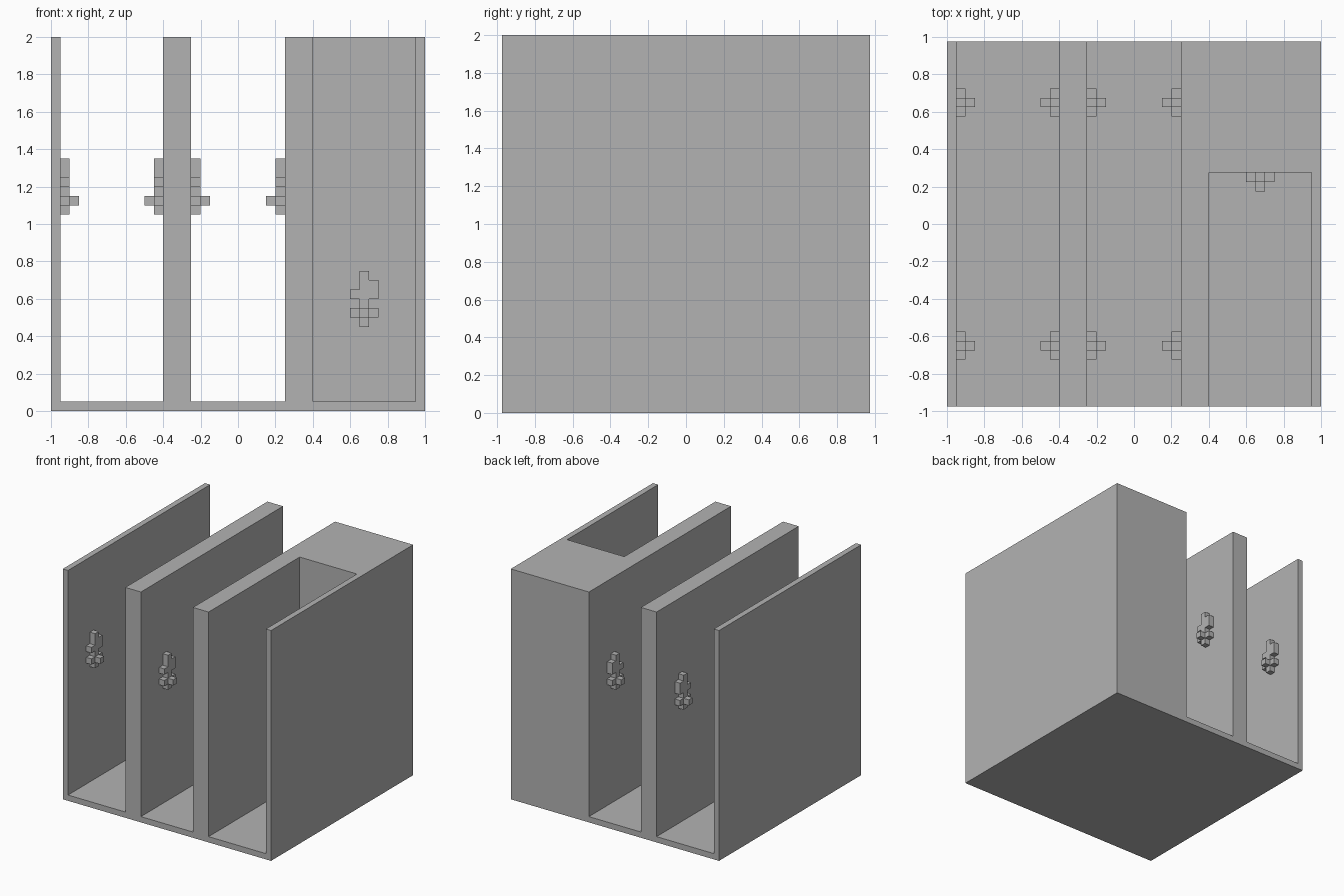
import bpy
import bmesh
from mathutils import Matrix, Vector

cube = bpy.data.objects.get("Cube")
if cube:
    bpy.data.objects.remove(cube, do_unlink=True)

grey = bpy.data.materials.new("plain_grey")
grey.use_nodes = True
COLOUR = (0.45, 0.45, 0.45, 1)
grey.diffuse_color = COLOUR
grey.node_tree.nodes["Principled BSDF"].inputs["Base Color"].default_value = COLOUR

HALF = 0.975      # half depth
TOP = 2.0
STEP = 0.05       # sheet thickness and emblem unit


def extrude(bm, outline, start, end):
    """Prism from an (x, z) outline, running along y."""
    face = bm.faces.new([bm.verts.new((x, start, z)) for x, z in outline])
    moved = bmesh.ops.extrude_face_region(bm, geom=[face])["geom"]
    verts = [g for g in moved if isinstance(g, bmesh.types.BMVert)]
    bmesh.ops.translate(bm, verts=verts, vec=(0, end - start, 0))


def rect(x0, x1, z0, z1):
    return [(x0, z0), (x1, z0), (x1, z1), (x0, z1)]


def finish(name, bm):
    bmesh.ops.recalc_face_normals(bm, faces=bm.faces[:])
    mesh = bpy.data.meshes.new(name)
    bm.to_mesh(mesh)
    bm.free()
    mesh.materials.append(grey)
    obj = bpy.data.objects.new(name, mesh)
    bpy.context.collection.objects.link(obj)
    return obj


# Holder body: a comb-shaped section with two full-depth slots
bm = bmesh.new()
comb = [(-1, 0), (1, 0), (1, TOP)]
for right, left in ((0.25, -0.25), (-0.4, -0.95)):
    comb += [(right, TOP), (right, STEP), (left, STEP), (left, TOP)]
comb.append((-1, TOP))
extrude(bm, comb, -HALF, HALF)
body = finish("holder_body", bm)

# Front pocket, open at the front and the top
bm = bmesh.new()
extrude(bm, rect(0.4, 0.95, STEP, TOP + 0.5), -HALF - 0.5, 0.275)
cutter = finish("pocket_cutter", bm)
cutter.hide_render = True
cut = body.modifiers.new("pocket", "BOOLEAN")
cut.operation = "DIFFERENCE"
cut.solver = "EXACT"
cut.object = cutter
bpy.context.view_layer.objects.active = body
bpy.ops.object.modifier_apply(modifier=cut.name)
bpy.data.objects.remove(cutter, do_unlink=True)

# Blocky emblem outline, in units of STEP from its foot
EMBLEM = [(-1, 0), (1, 0), (1, 1), (3, 1), (3, 2), (1, 2), (1, 3), (3, 3), (3, 5),
          (1, 5), (1, 6), (-1, 6), (-1, 4), (-3, 4), (-3, 3), (-1, 3), (-1, 2),
          (-3, 2), (-3, 1), (-1, 1)]


def emblem(name, foot, across, normal):
    """Raised emblem with a nub, standing out of a wall along normal."""
    bm = bmesh.new()
    extrude(bm, [(u * STEP / 2, v * STEP) for u, v in EMBLEM], 0, STEP)
    extrude(bm, rect(-STEP / 2, STEP / 2, STEP, 2 * STEP), STEP, 2 * STEP)
    frame = Matrix((across, normal, (0, 0, 1))).transposed().to_4x4()
    bm.transform(Matrix.Translation(Vector(foot)) @ frame)
    return finish(name, bm)


# Emblems on both sides of each slot, front and back
walls = {"outer_wall": (-0.95, 1), "divider_right": (-0.4, -1),
         "divider_left": (-0.25, 1), "block": (0.25, -1)}
for wall, (x, side) in walls.items():
    for end, y in (("front", -0.65), ("back", 0.65)):
        emblem(f"{wall}_{end}_emblem", (x, y, 1.05), (0, 1, 0), (side, 0, 0))

# Emblem on the back of the pocket
emblem("pocket_emblem", (0.675, 0.275, 0.45), (1, 0, 0), (0, -1, 0))
